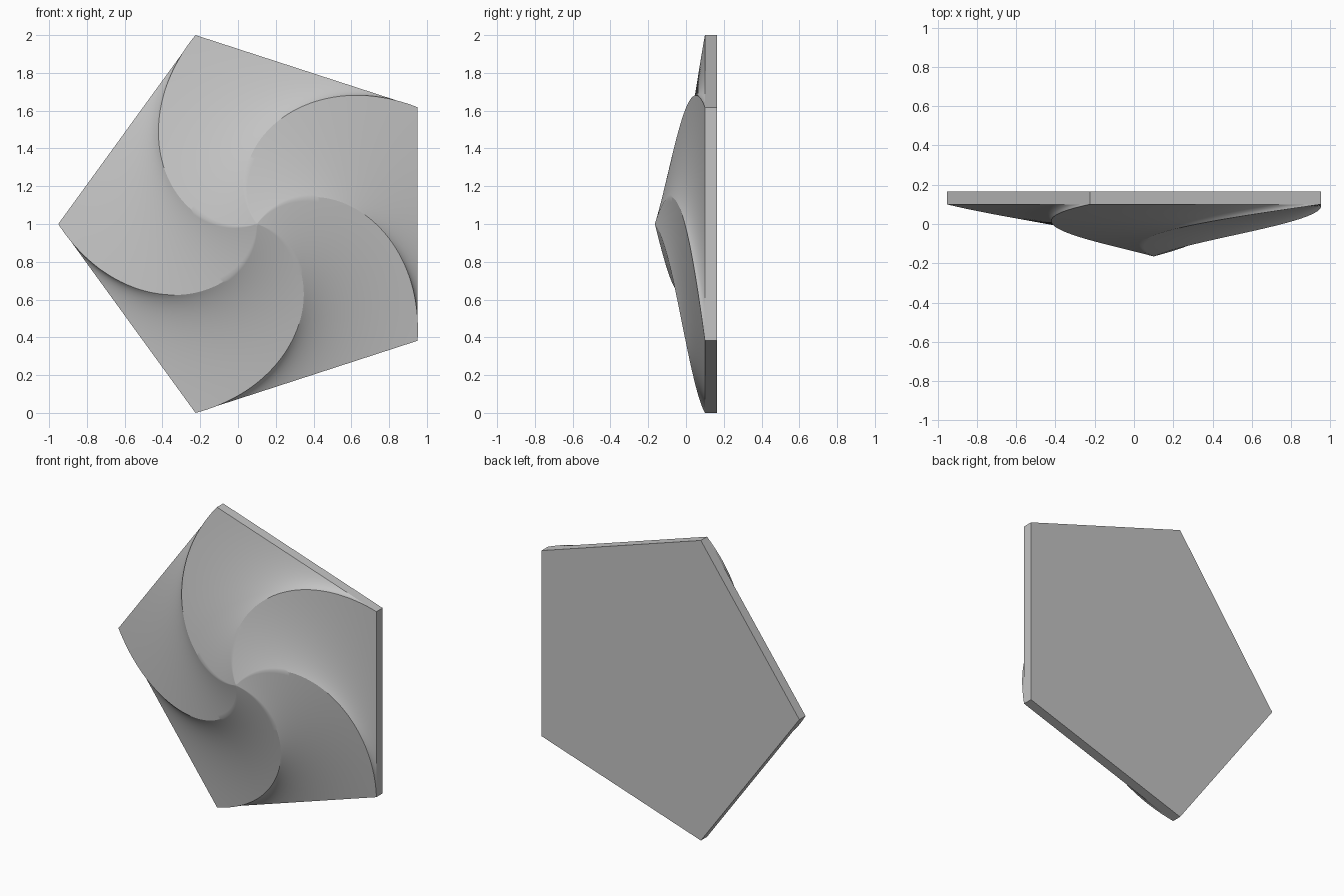
import bpy
import bmesh
import math
from mathutils import Vector

if "Cube" in bpy.data.objects:
    bpy.data.objects.remove(bpy.data.objects["Cube"], do_unlink=True)

SIDES = 5
RADIUS = 1.0515
CENTRE_X, CENTRE_Z = 0.1, 1.0
BACK_Y, FACE_Y, TIP_Y = 0.165, 0.1, -0.165
TWIST = math.radians(90)
SLICES = 90

grey = bpy.data.materials.new("plain_grey")
grey.use_nodes = True
grey.diffuse_color = (0.55, 0.55, 0.55, 1)
grey.node_tree.nodes["Principled BSDF"].inputs["Base Color"].default_value = grey.diffuse_color


def pentagon(y, scale=1.0, turn=0.0, steps=1):
    """Ring of points around a pentagon, each side cut into equal steps."""
    corners = []
    for i in range(SIDES):
        a = math.pi + turn + i * math.tau / SIDES
        corners.append(Vector((CENTRE_X + scale * RADIUS * math.cos(a), y,
                               CENTRE_Z + scale * RADIUS * math.sin(a))))
    return [corners[i].lerp(corners[(i + 1) % SIDES], s / steps)
            for i in range(SIDES) for s in range(steps)]


def loft(name, rings, tip=None):
    """Closed solid through rings, ending in a point or a flat cap."""
    bm = bmesh.new()
    loops = [[bm.verts.new(p) for p in ring] for ring in rings]
    n = len(loops[0])
    for low, high in zip(loops, loops[1:]):
        for i in range(n):
            j = (i + 1) % n
            bm.faces.new((low[i], low[j], high[j], high[i]))
    bm.faces.new(loops[0])
    if tip is None:
        bm.faces.new(loops[-1])
    else:
        point = bm.verts.new(tip)
        for i in range(n):
            bm.faces.new((loops[-1][i], loops[-1][(i + 1) % n], point))
    bmesh.ops.recalc_face_normals(bm, faces=bm.faces)
    mesh = bpy.data.meshes.new(name)
    bm.to_mesh(mesh)
    bm.free()
    mesh.materials.append(grey)
    obj = bpy.data.objects.new(name, mesh)
    bpy.context.collection.objects.link(obj)
    return obj


# Flat backing plate
loft("base_plate", [pentagon(BACK_Y), pentagon(FACE_Y)])

# Pentagon that twists a quarter turn while shrinking to a point
slices = []
for k in range(SLICES):
    t = k / SLICES
    y = FACE_Y + t * (TIP_Y - FACE_Y)
    slices.append(pentagon(y, 1 - t, TWIST * t, steps=16))
spiral = loft("twisted_spire", slices, (CENTRE_X, TIP_Y, CENTRE_Z))

# Smooth swirling faces with crisp crests
bpy.ops.object.select_all(action='DESELECT')
spiral.select_set(True)
bpy.context.view_layer.objects.active = spiral
bpy.ops.object.shade_smooth_by_angle(angle=math.radians(25))
